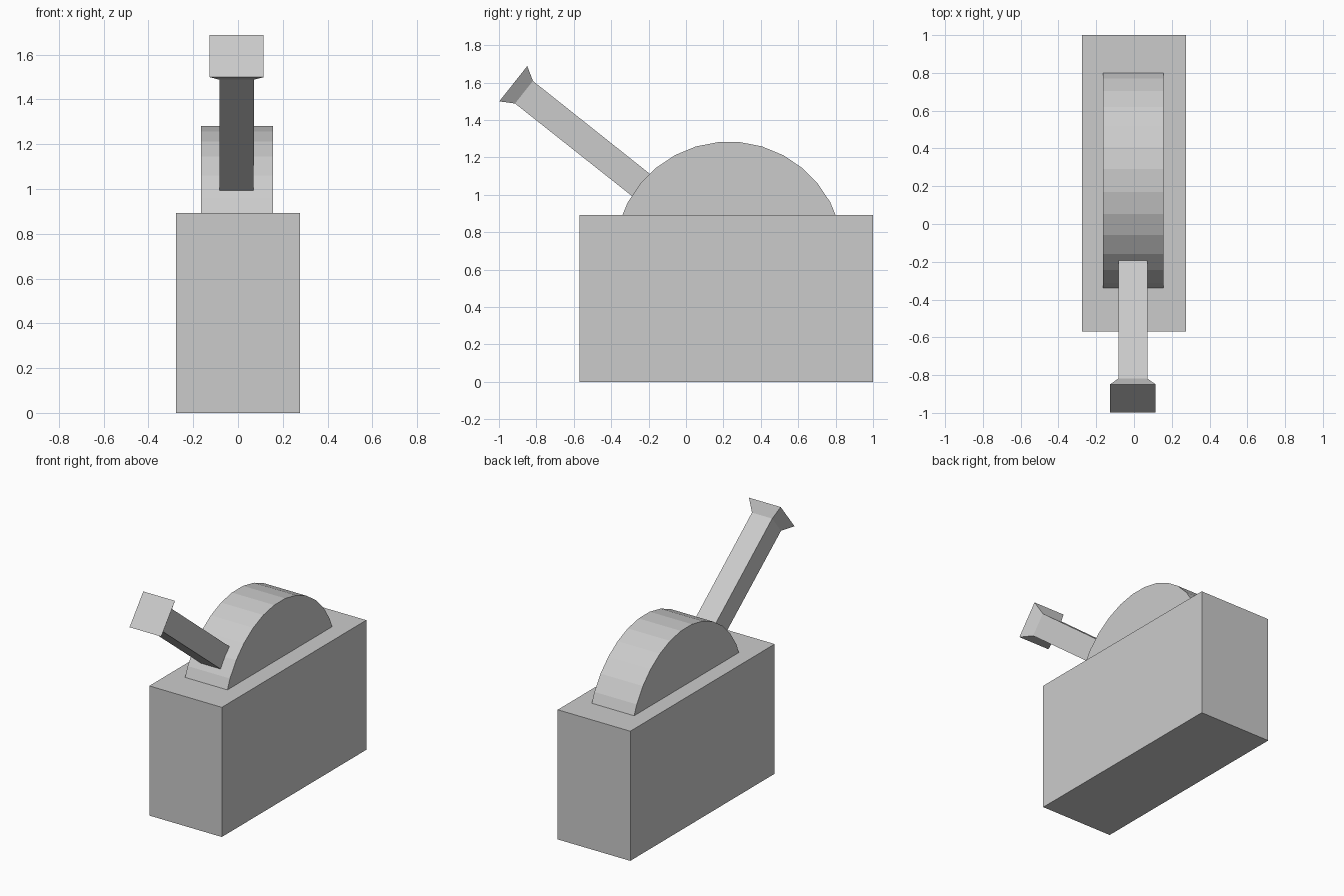
import bpy, bmesh
from math import pi, atan2
from mathutils import Matrix, Vector

if "Cube" in bpy.data.objects:
    bpy.data.objects.remove(bpy.data.objects["Cube"])


def finish(name, bm):
    bmesh.ops.recalc_face_normals(bm, faces=bm.faces)
    mesh = bpy.data.meshes.new(name)
    bm.to_mesh(mesh)
    bm.free()
    obj = bpy.data.objects.new(name, mesh)
    bpy.context.collection.objects.link(obj)
    return obj


# Rectangular base block
bm = bmesh.new()
bmesh.ops.create_cube(bm, size=1, matrix=Matrix.Translation((0, 0.215, 0.446))
                      @ Matrix.Diagonal((0.552, 1.57, 0.892, 1)))
finish("base_block", bm)

# 32-sided drum on its side, half sunk in the base, with a flat facet on top
bm = bmesh.new()
bmesh.ops.create_cone(bm, cap_ends=True, segments=32, radius1=0.614, radius2=0.614, depth=0.322,
                      matrix=Matrix.Translation((-0.004, 0.23, 0.67))
                      @ Matrix.Rotation(pi / 2, 4, 'Y')
                      @ Matrix.Rotation(pi / 32, 4, 'Z'))
bmesh.ops.dissolve_degenerate(bm, dist=1e-5, edges=bm.edges)
finish("pivot_drum", bm)

# Square lever with a flared grip at its tip: (distance along axis, half width)
grip_end = Vector((-0.006, -0.9235, 1.5935))
tilt = atan2(0.783, 0.621)
place = Matrix.Translation(grip_end) @ Matrix.Rotation(tilt, 4, 'X')
bm = bmesh.new()
rings = []
for d, h in [(-1.0, 0.076), (-0.073, 0.077), (0, 0.1205)]:
    rings.append([bm.verts.new(place @ Vector((sx * h, sy * h, d)))
                  for sx, sy in ((-1, -1), (1, -1), (1, 1), (-1, 1))])
for a, b in zip(rings, rings[1:]):
    for i in range(4):
        j = (i + 1) % 4
        bm.faces.new((a[i], a[j], b[j], b[i]))
bm.faces.new(rings[0])
bm.faces.new(rings[-1])
finish("lever_handle", bm)
